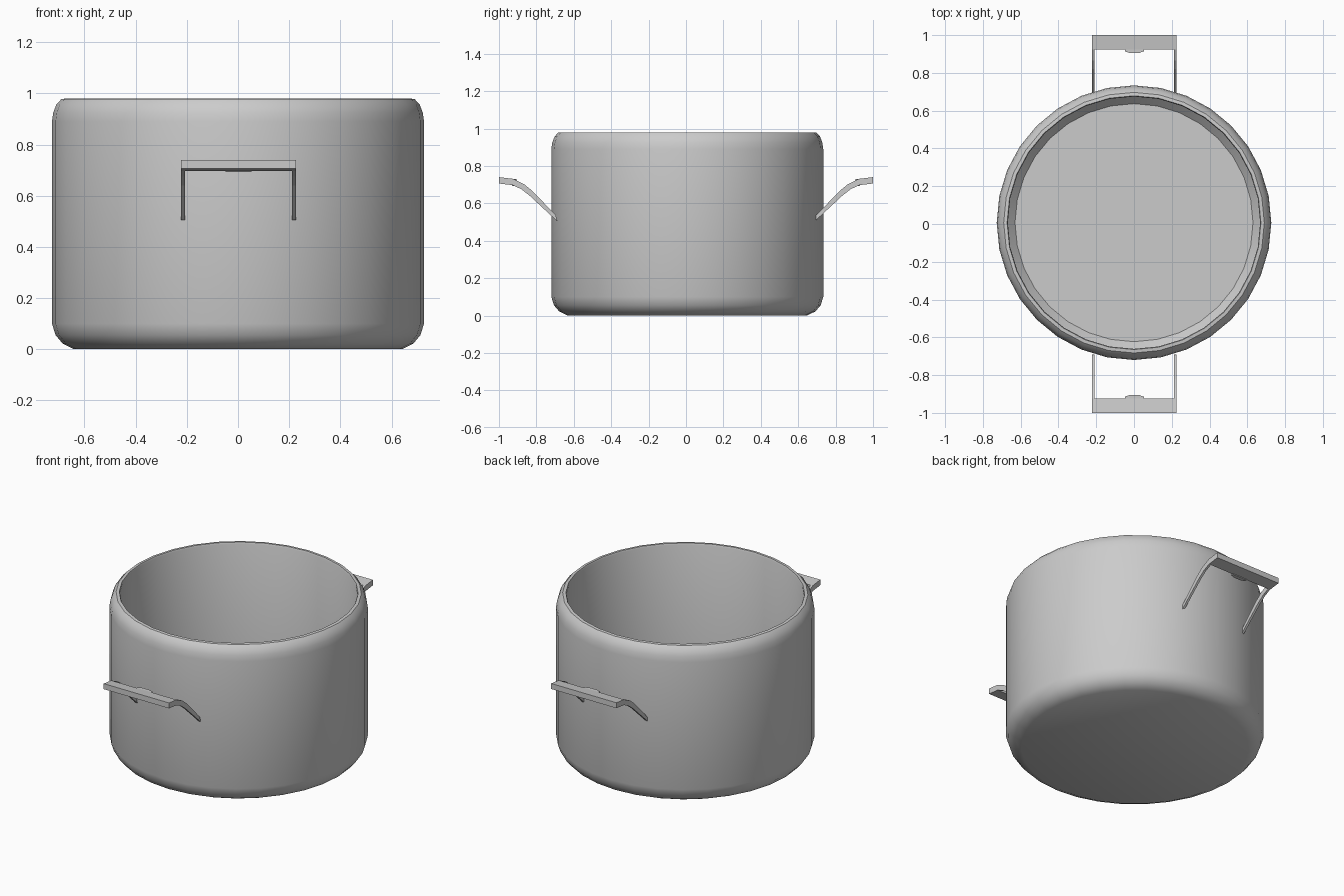
import bpy, bmesh, math

if "Cube" in bpy.data.objects:
    bpy.data.objects.remove(bpy.data.objects["Cube"])

CY = 0.007  # slight y offset of the body


def make_object(name, bm):
    bmesh.ops.recalc_face_normals(bm, faces=bm.faces)
    me = bpy.data.meshes.new(name)
    bm.to_mesh(me)
    bm.free()
    ob = bpy.data.objects.new(name, me)
    bpy.context.collection.objects.link(ob)
    return ob


def lathe(name, profile, sides):
    bm = bmesh.new()
    rings = []
    for r, z in profile:
        rings.append([bm.verts.new((r * math.cos(2 * math.pi * i / sides),
                                    r * math.sin(2 * math.pi * i / sides) + CY, z))
                      for i in range(sides)])
    for a, b in zip(rings, rings[1:]):
        for i in range(sides):
            j = (i + 1) % sides
            bm.faces.new((a[i], a[j], b[j], b[i]))
    bm.faces.new(rings[0])
    bm.faces.new(rings[-1])
    return make_object(name, bm)


def add_prism(bm, pts, x0, x1, side):
    # (y, z) outline extruded along x; side mirrors front/back
    a = [bm.verts.new((x0, side * y, z)) for y, z in pts]
    b = [bm.verts.new((x1, side * y, z)) for y, z in pts]
    bm.faces.new(a)
    bm.faces.new(b)
    for i in range(len(pts)):
        j = (i + 1) % len(pts)
        bm.faces.new((a[i], a[j], b[j], b[i]))


# Pot body: rounded base, straight wall, rounded rim, open inside
pot = lathe("pot_body", [
    (0.64, 0), (0.685, 0.022), (0.713, 0.055), (0.727, 0.10),
    (0.727, 0.89), (0.722, 0.925), (0.71, 0.957), (0.69, 0.978),
    (0.672, 0.98), (0.668, 0.97), (0.668, 0.07), (0.63, 0.03)], 32)
bpy.context.view_layer.objects.active = pot
pot.select_set(True)
bpy.ops.object.shade_smooth_by_angle(angle=math.radians(35))

# Handles: two bent arms, a crossbar and a small thumb tab
arm = [(0.695, 0.535), (0.82, 0.665), (0.865, 0.702), (0.925, 0.731),
       (0.925, 0.697), (0.88, 0.675), (0.835, 0.64), (0.69, 0.505)]
bar = [(0.925, 0.731), (1.0, 0.74), (1.0, 0.706), (0.925, 0.697)]
for side, name in ((-1, "front_handle"), (1, "back_handle")):
    bm = bmesh.new()
    add_prism(bm, arm, -0.222, -0.208, side)
    add_prism(bm, arm, 0.212, 0.226, side)
    add_prism(bm, bar, -0.222, 0.226, side)
    # thumb tab with tapered ends
    outline = [(-0.048, 0.93), (-0.048, 0.914), (-0.022, 0.905),
               (0.026, 0.905), (0.052, 0.914), (0.052, 0.93)]
    lo = [bm.verts.new((x, side * y, 0.693)) for x, y in outline]
    hi = [bm.verts.new((x, side * y, 0.731)) for x, y in outline]
    bm.faces.new(lo)
    bm.faces.new(hi)
    for i in range(6):
        j = (i + 1) % 6
        bm.faces.new((lo[i], lo[j], hi[j], hi[i]))
    make_object(name, bm)
